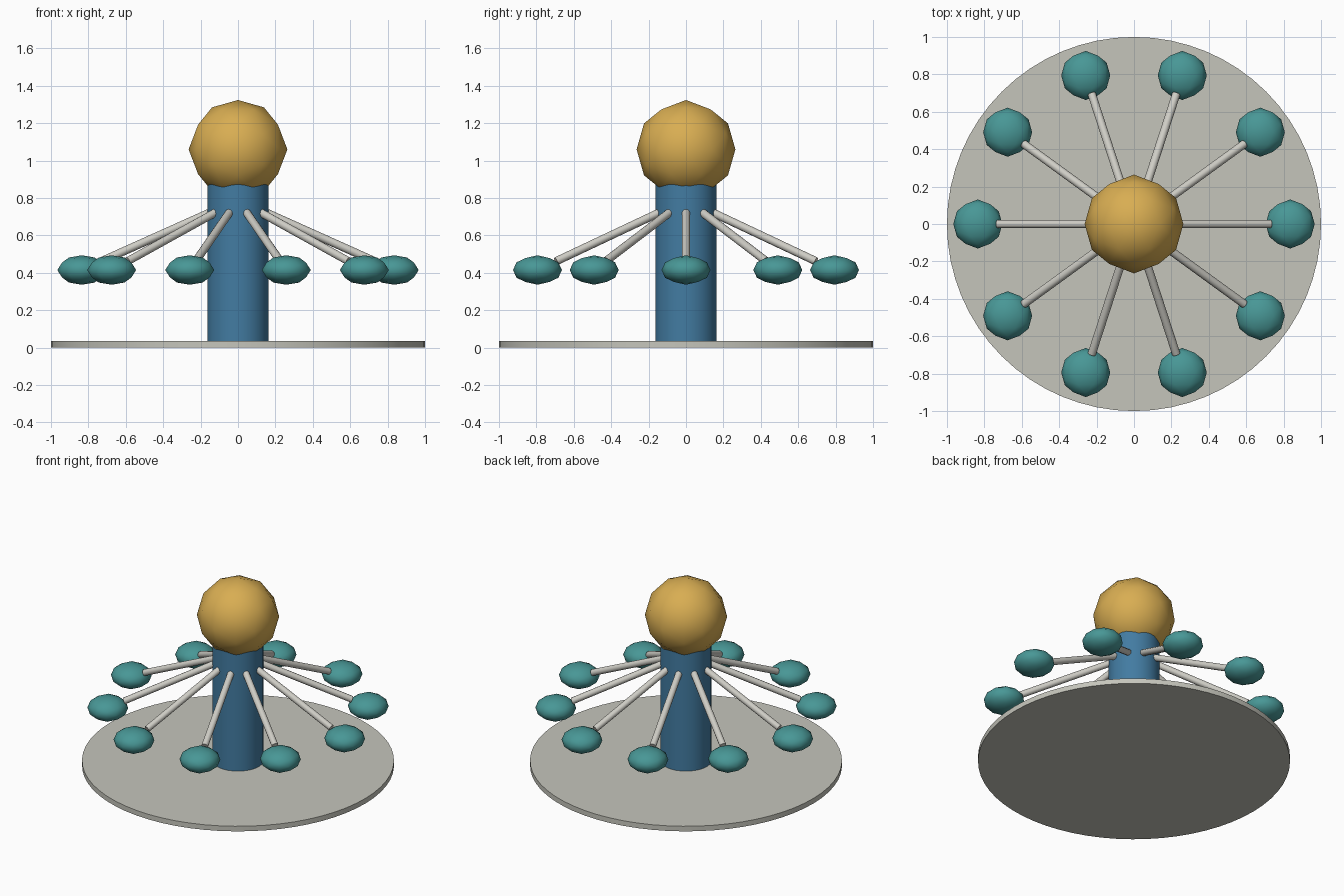
import bpy, bmesh, math
from mathutils import Matrix, Vector

cube = bpy.data.objects.get("Cube")
if cube:
    bpy.data.objects.remove(cube, do_unlink=True)


def material(name, rgb):
    m = bpy.data.materials.new(name)
    m.use_nodes = True
    m.diffuse_color = (*rgb, 1)
    m.node_tree.nodes["Principled BSDF"].inputs["Base Color"].default_value = (*rgb, 1)
    return m


STONE = material("stone_grey", (0.56, 0.56, 0.50))
METAL = material("pale_metal", (0.62, 0.61, 0.56))
BLUE = material("column_blue", (0.055, 0.20, 0.36))
GOLD = material("golden_yellow", (0.69, 0.42, 0.085))
TEAL = material("teal", (0.065, 0.31, 0.305))


def finish(bm, name, mat, angle):
    mesh = bpy.data.meshes.new(name)
    bm.to_mesh(mesh)
    bm.free()
    mesh.materials.append(mat)
    obj = bpy.data.objects.new(name, mesh)
    bpy.context.collection.objects.link(obj)
    bpy.ops.object.select_all(action="DESELECT")
    obj.select_set(True)
    bpy.context.view_layer.objects.active = obj
    bpy.ops.object.shade_smooth_by_angle(angle=math.radians(angle))
    return obj


def rod(name, start, end, radius, sides, mat):
    """Capped cylinder between two points."""
    start, end = Vector(start), Vector(end)
    axis = end - start
    place = Matrix.Translation((start + end) / 2) @ axis.to_track_quat("Z", "Y").to_matrix().to_4x4()
    bm = bmesh.new()
    bmesh.ops.create_cone(bm, cap_ends=True, segments=sides, radius1=radius,
                          radius2=radius, depth=axis.length, matrix=place)
    return finish(bm, name, mat, 50)


def ball(name, centre, radius, squash, mat):
    """Low-poly ball with an edge, not a corner, centred on top."""
    place = (Matrix.Translation(centre) @ Matrix.Diagonal((1, 1, squash, 1))
             @ Matrix.Rotation(math.radians(-31.717), 4, "Y"))
    bm = bmesh.new()
    bmesh.ops.create_icosphere(bm, subdivisions=2, radius=radius, matrix=place)
    return finish(bm, name, mat, 80)


# Base, column and crowning ball
rod("base_disc", (0, 0, 0), (0, 0, 0.036), 1.0, 64, STONE)
rod("column", (0, 0, 0.01), (0, 0, 0.9), 0.164, 32, BLUE)
ball("top_ball", (0, 0, 1.06), 0.264, 1, GOLD)

# Ring of sloping arms, each carrying a flattened pod
COUNT = 10
for i in range(COUNT):
    a = math.tau * i / COUNT
    out = Vector((math.cos(a), math.sin(a), 0))
    up = Vector((0, 0, 1))
    rod(f"arm_{i + 1}", out * 0.13 + up * 0.731, out * 0.73 + up * 0.462, 0.022, 12, METAL)
    ball(f"pod_{i + 1}", out * 0.835 + up * 0.415, 0.131, 0.6, TEAL)
